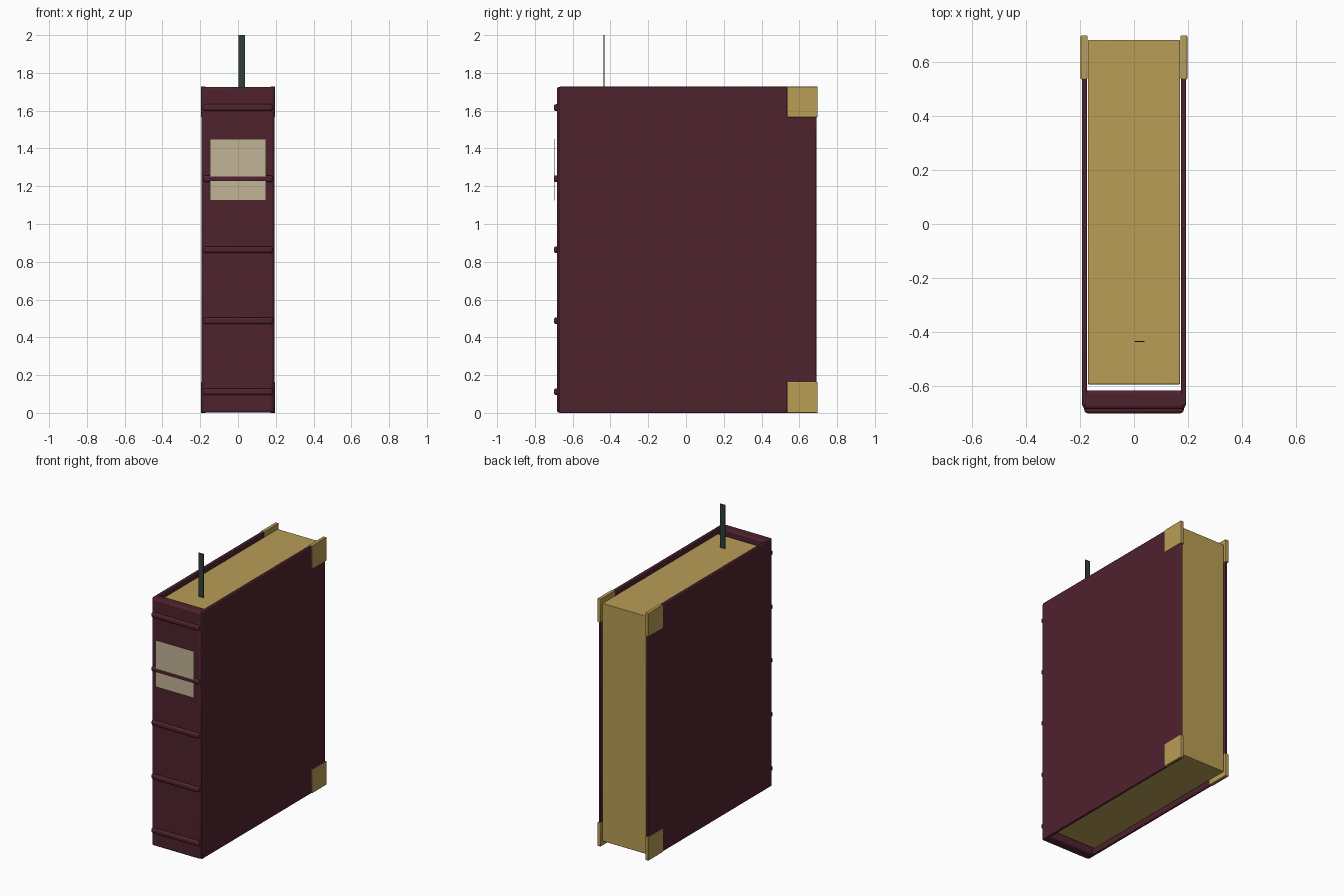
import bpy

if "Cube" in bpy.data.objects:
    bpy.data.objects.remove(bpy.data.objects["Cube"])

def material(name, rgb):
    m = bpy.data.materials.new(name)
    m.diffuse_color = (*rgb, 1)
    m.use_nodes = True
    m.node_tree.nodes["Principled BSDF"].inputs["Base Color"].default_value = m.diffuse_color
    return m

LEATHER = material("burgundy_leather", (0.078, 0.016, 0.027))
GOLD = material("old_gold", (0.485, 0.338, 0.092))
PAPER = material("label_cream", (0.54, 0.456, 0.305))
GREEN = material("dark_green", (0.028, 0.05, 0.042))

def box(name, lo, hi, mat, bevel=0.0, segments=2):
    """Box between two corners, with optional rounded edges."""
    bpy.ops.mesh.primitive_cube_add(size=1, location=[(a + b) / 2 for a, b in zip(lo, hi)])
    ob = bpy.context.object
    ob.name = name
    ob.scale = [b - a for a, b in zip(lo, hi)]
    bpy.ops.object.transform_apply(location=False, rotation=False, scale=True)
    ob.data.materials.append(mat)
    if bevel:
        mod = ob.modifiers.new("rounded_edges", 'BEVEL')
        mod.width, mod.segments = bevel, segments
        bpy.ops.object.shade_smooth_by_angle()
    return ob

H = 1.727   # cover height

# Page block, inset from the covers
box("page_block", (-0.17, -0.593, 0.033), (0.17, 0.68, 1.694), GOLD, 0.003)

# Spine
box("spine", (-0.189, -0.684, 0.001), (0.189, -0.615, H - 0.001), LEATHER, 0.012, 3)

# Covers with metal corner caps
for side, s in (("left", -1), ("right", 1)):
    x0, x1 = sorted((s * 0.174, s * 0.193))
    box(side + "_cover", (x0, -0.672, 0), (x1, 0.69, H), LEATHER, 0.005)
    x0, x1 = sorted((s * 0.172, s * 0.197))
    for level, z0, z1 in (("lower", 0, 0.164), ("upper", H - 0.162, H + 0.001)):
        box(f"{side}_{level}_corner_cap", (x0, 0.535, z0), (x1, 0.697, z1), GOLD, 0.003)

# Raised bands across the spine
for i in range(5):
    z = 0.112 + i * 0.376
    box(f"spine_band_{i + 1}", (-0.184, -0.7, z - 0.018), (0.184, -0.664, z + 0.018),
        LEATHER, 0.012, 3)

# Title label in front of the spine
box("spine_label", (-0.148, -0.698, 1.124), (0.148, -0.696, 1.45), PAPER)

# Ribbon bookmark standing out of the pages
box("ribbon", (0.002, -0.436, 1.6), (0.038, -0.432, 2.0), GREEN)
